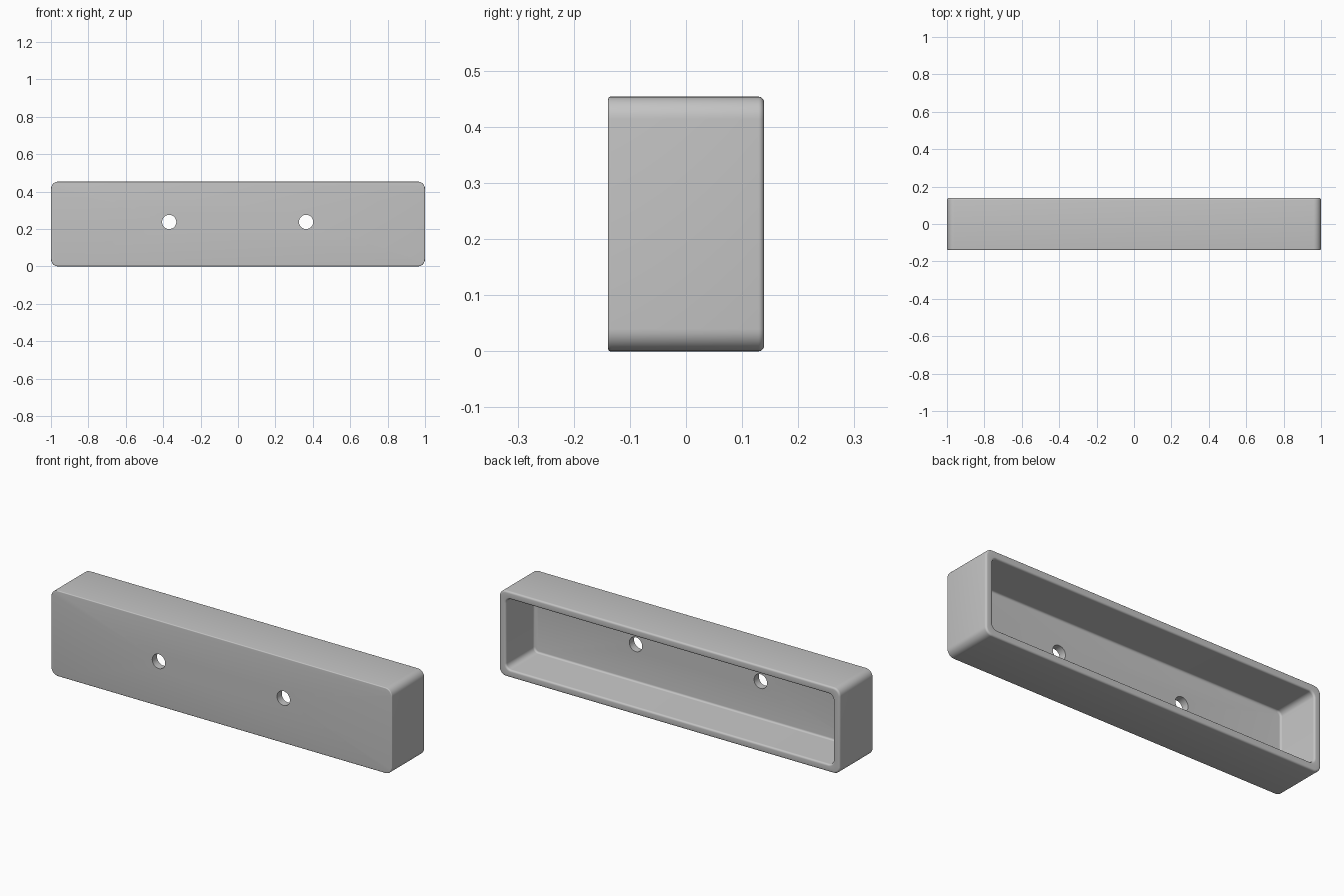
import bpy, bmesh
from math import sin, cos, pi

cube = bpy.data.objects.get("Cube")
if cube:
    bpy.data.objects.remove(cube, do_unlink=True)

HALF_W, HALF_H, HALF_D = 1.0, 0.227, 0.139
WALL = 0.04

grey = bpy.data.materials.new("matte_grey")
grey.use_nodes = True
colour = (0.55, 0.55, 0.55, 1)
grey.diffuse_color = colour
grey.node_tree.nodes["Principled BSDF"].inputs["Base Color"].default_value = colour


def ring(bm, inset, radius, y, steps=8):
    """Rounded rectangle loop in the XZ plane."""
    w, h = HALF_W - inset - radius, HALF_H - inset - radius
    verts = []
    for q, (sx, sz) in enumerate([(1, 1), (-1, 1), (-1, -1), (1, -1)]):
        for i in range(steps + 1):
            a = (q + i / steps) * pi / 2
            verts.append(bm.verts.new((sx * w + radius * cos(a), y,
                                       HALF_H + sz * h + radius * sin(a))))
    return verts


def fillet(r, start, end, n=5):
    """Points on a circular arc, as (inset offset, depth offset)."""
    return [(r * cos(start + (end - start) * i / n),
             r * sin(start + (end - start) * i / n)) for i in range(n + 1)]


# Section through the wall: (inset, corner radius, depth)
section = []
corner, inner = 0.04, 0.028
f = 0.005  # front outer edge
section += [(f + a, corner - f - a, -HALF_D + f + b) for a, b in fillet(f, -pi / 2, -pi)]
f = 0.01   # back outer edge, rim edge and cavity floor edge
section += [(f + a, corner - f - a, HALF_D - f + b) for a, b in fillet(f, pi, pi / 2)]
section += [(WALL - f + a, inner + f - a, HALF_D - f + b) for a, b in fillet(f, pi / 2, 0)]
floor = -HALF_D + WALL
section += [(WALL + f + a, inner - f - a, floor + f + b) for a, b in fillet(f, pi, pi * 1.5)]

# Hollow body
bm = bmesh.new()
rings = [ring(bm, *s) for s in section]
for r0, r1 in zip(rings, rings[1:]):
    for i in range(len(r0)):
        j = (i + 1) % len(r0)
        bm.faces.new((r0[i], r0[j], r1[j], r1[i]))
bm.faces.new(rings[0])
bm.faces.new(rings[-1])
bmesh.ops.recalc_face_normals(bm, faces=bm.faces)
mesh = bpy.data.meshes.new("hollow_body")
bm.to_mesh(mesh)
bm.free()
body = bpy.data.objects.new("hollow_body", mesh)
bpy.context.collection.objects.link(body)
mesh.materials.append(grey)

# Two screw holes through the front wall
for x in (-0.368, 0.364):
    bpy.ops.mesh.primitive_cylinder_add(vertices=40, radius=0.038, depth=0.15,
                                        location=(x, floor - WALL / 2, 0.238),
                                        rotation=(pi / 2, 0, 0))
    cutter = bpy.context.object
    cutter.name = "hole_cutter"
    cutter.hide_render = True
    cutter.data.materials.append(grey)
    cut = body.modifiers.new("screw_hole", "BOOLEAN")
    cut.operation = "DIFFERENCE"
    cut.solver = "EXACT"
    cut.object = cutter
    bpy.ops.object.select_all(action="DESELECT")
    body.select_set(True)
    bpy.context.view_layer.objects.active = body
    bpy.ops.object.modifier_apply(modifier=cut.name)
    bpy.data.objects.remove(cutter, do_unlink=True)

bpy.ops.object.shade_smooth_by_angle(angle=pi / 6)
